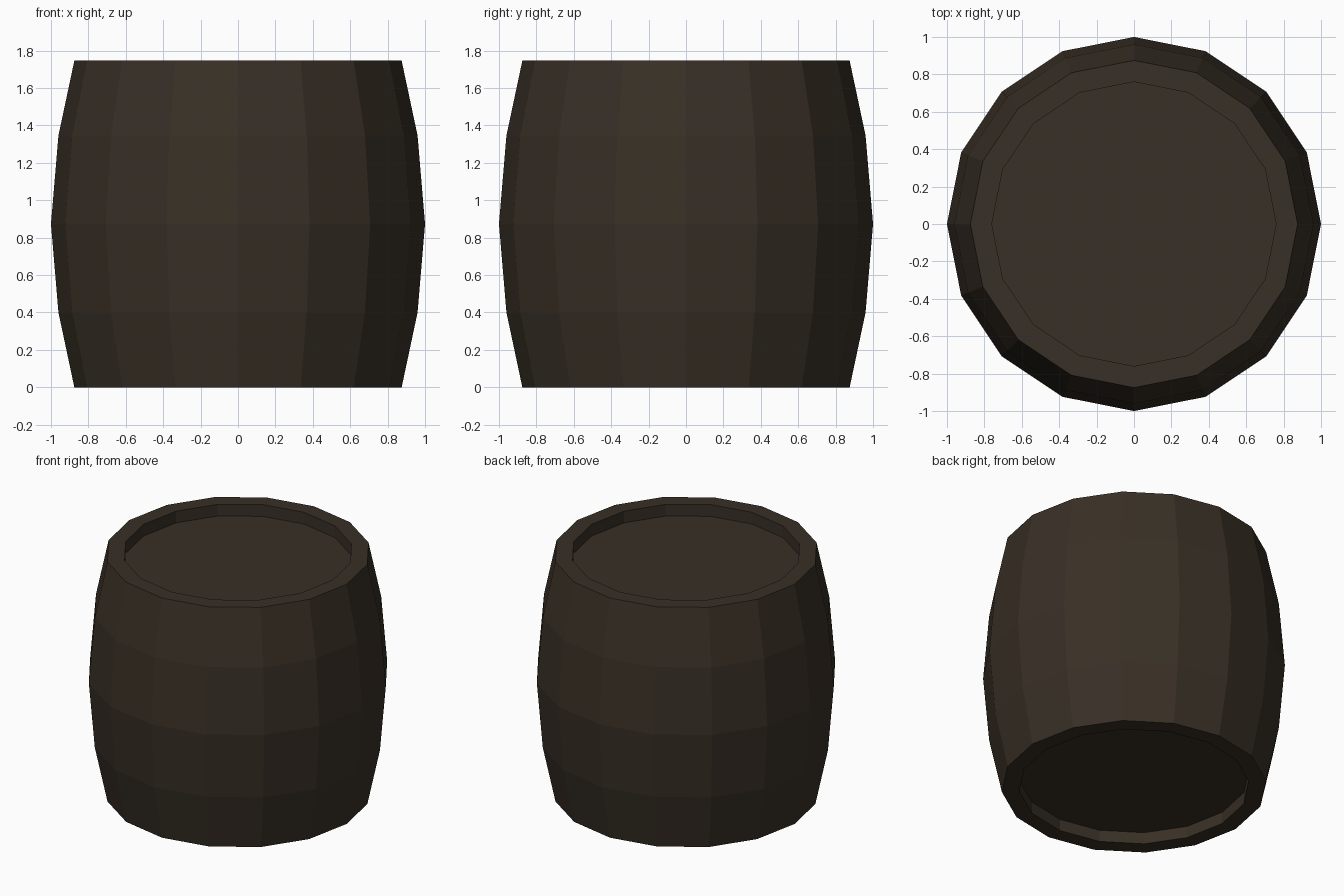
import bpy, bmesh, math

if "Cube" in bpy.data.objects:
    bpy.data.objects.remove(bpy.data.objects["Cube"])

SIDES = 16
wood = bpy.data.materials.new("dark_brown_wood")
wood.diffuse_color = (0.040, 0.029, 0.019, 1)
wood.use_nodes = True
wood.node_tree.nodes["Principled BSDF"].inputs["Base Color"].default_value = wood.diffuse_color

# Profile (radius, height): bottom recess, bulging staves, top recess
profile = [(0.76, 0.085), (0.76, 0.0), (0.875, 0.0), (0.96, 0.40), (1.0, 0.873),
           (0.96, 1.346), (0.875, 1.746), (0.76, 1.746), (0.76, 1.661)]

# Barrel: one ring per profile point, lids close both ends
bm = bmesh.new()
rings = []
for r, z in profile:
    rings.append([bm.verts.new((r * math.cos(2 * math.pi * i / SIDES),
                                r * math.sin(2 * math.pi * i / SIDES), z))
                  for i in range(SIDES)])
for a, b in zip(rings, rings[1:]):
    for i in range(SIDES):
        j = (i + 1) % SIDES
        bm.faces.new((a[i], a[j], b[j], b[i]))
bm.faces.new(rings[0][::-1])
bm.faces.new(rings[-1])
bmesh.ops.recalc_face_normals(bm, faces=bm.faces)

mesh = bpy.data.meshes.new("barrel")
bm.to_mesh(mesh)
bm.free()
mesh.materials.append(wood)
barrel = bpy.data.objects.new("barrel", mesh)
bpy.context.collection.objects.link(barrel)
